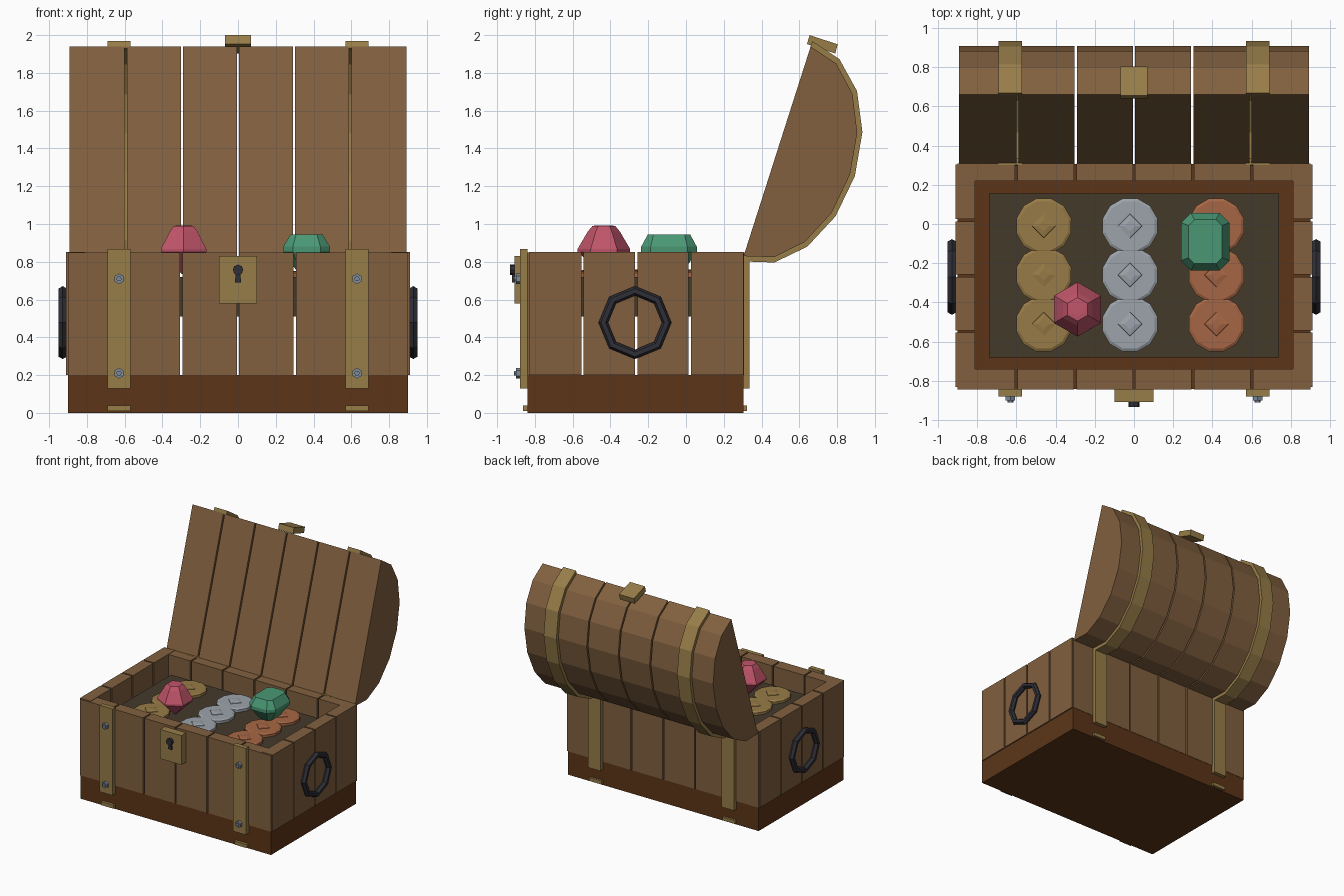
import bpy, bmesh, math
from mathutils import Vector

if "Cube" in bpy.data.objects:
    bpy.data.objects.remove(bpy.data.objects["Cube"])

def mat(name, rgb):
    m = bpy.data.materials.new(name)
    m.diffuse_color = (*[(c / 255) ** 2.2 for c in rgb], 1)
    m.use_nodes = True
    m.node_tree.nodes["Principled BSDF"].inputs["Base Color"].default_value = m.diffuse_color
    return m

WOOD = mat("wood", (128, 96, 65))
DARK = mat("dark_wood", (92, 56, 30))
BRASS = mat("brass", (150, 124, 74))
IRON = mat("iron", (50, 50, 58))
STEEL = mat("steel", (125, 138, 150))
FILL = mat("shadow_fill", (70, 60, 47))
GOLD = mat("gold_coin", (150, 122, 72))
SILVER = mat("silver_coin", (155, 162, 168))
COPPER = mat("copper_coin", (165, 102, 70))
RUBY = mat("ruby", (190, 85, 105))
EMERALD = mat("emerald", (75, 150, 115))

def finish(bm, name, m):
    bmesh.ops.recalc_face_normals(bm, faces=bm.faces)
    me = bpy.data.meshes.new(name)
    bm.to_mesh(me)
    bm.free()
    me.materials.append(m)
    ob = bpy.data.objects.new(name, me)
    bpy.context.collection.objects.link(ob)
    return ob

def loft(name, rings, m, closed=False):
    """Skin equal-length rings of points; cap the ends or join them."""
    bm = bmesh.new()
    vs = [[bm.verts.new(p) for p in r] for r in rings]
    n = len(vs[0])
    pairs = list(zip(vs, vs[1:])) + ([(vs[-1], vs[0])] if closed else [])
    for a, b in pairs:
        for i in range(n):
            j = (i + 1) % n
            bm.faces.new((a[i], a[j], b[j], b[i]))
    if not closed:
        bm.faces.new(vs[0][::-1])
        bm.faces.new(vs[-1])
    return finish(bm, name, m)

def box(name, x, y, z, m):
    rings = [[(x[0], y[0], h), (x[1], y[0], h), (x[1], y[1], h), (x[0], y[1], h)] for h in z]
    return loft(name, rings, m)

def gon(n, r, turn=0.0):
    return [(r * math.cos(turn + math.tau * i / n), r * math.sin(turn + math.tau * i / n))
            for i in range(n)]

def extrude_x(name, yz, x0, x1, m):
    return loft(name, [[(x, y, z) for y, z in yz] for x in (x0, x1)], m)

def extrude_y(name, xz, y0, y1, m):
    return loft(name, [[(x, y, z) for x, z in xz] for y in (y0, y1)], m)

# lid profile: half ellipse on the tilted chord from hinge to front lip
HINGE, LIP = Vector((0.305, 0.83)), Vector((0.66, 1.94))
MID = (HINGE + LIP) / 2
ALONG = (LIP - HINGE).normalized()
OUT = Vector((ALONG.y, -ALONG.x))

def arc(a, b):
    return [MID - ALONG * a * math.cos(math.pi * i / 8) + OUT * b * math.sin(math.pi * i / 8)
            for i in range(9)]

# base
box("base", (-0.9, 0.9), (-0.84, 0.305), (0, 0.2), DARK)

# wall planks and lid planks
G = 0.006
for i in range(6):
    x0, x1 = -0.9 + 0.3 * i + G * (i > 0), -0.6 + 0.3 * i - G * (i < 5)
    box("front_plank", (x0, x1), (-0.843, -0.74), (0.2, 0.849), WOOD)
    box("back_plank", (x0, x1), (0.22, 0.308), (0.2, 0.849), WOOD)
    extrude_x("lid_plank", arc(0.583, 0.405), x0 * 0.99, x1 * 0.99, WOOD)
for s in (-1, 1):
    for i in range(4):
        y0 = -0.832 + 0.284 * i
        box("side_plank", sorted((s * 0.81, s * 0.91)),
            (y0 + G * (i > 0), y0 + 0.284 - G * (i < 3)), (0.2, 0.852), WOOD)

    # straps, bolts and lid bands
    sx = (s * 0.63 - 0.06, s * 0.63 + 0.06)
    box("front_strap", sx, (-0.88, -0.84), (0.13, 0.868), BRASS)
    box("back_strap", sx, (0.30, 0.337), (0.13, 0.85), BRASS)
    box("bottom_strap", sx, (-0.863, 0.323), (0.01, 0.04), BRASS)
    extrude_x("lid_band", arc(0.612, 0.432) + arc(0.575, 0.397)[::-1], *sx, BRASS)
    for z in (0.21, 0.71):
        extrude_y("bolt", [(s * 0.63 + a, z + b) for a, b in gon(6, 0.028, math.pi / 6)],
                  -0.90, -0.87, STEEL)
        extrude_y("bolt_tip", [(s * 0.63 + a, z + b) for a, b in gon(6, 0.015)],
                  -0.91, -0.89, STEEL)

    # ring handle
    rings = []
    for k in range(8):
        t = math.tau * k / 8
        rings.append([(s * 0.928 + b, -0.27 + (0.168 + a) * math.cos(t),
                       0.478 + (0.168 + a) * math.sin(t)) for a, b in gon(6, 0.025)])
    loft("ring_handle", rings, IRON, closed=True)

# lock plate, keyhole and lid latch
box("lock_plate", (-0.1, 0.1), (-0.907, -0.84), (0.58, 0.83), BRASS)
extrude_y("keyhole_top", [(a, 0.757 + b) for a, b in gon(8, 0.028)], -0.932, -0.9, IRON)
extrude_y("keyhole_slot", [(-0.017, 0.69), (0.017, 0.69), (0.01, 0.75), (-0.01, 0.75)],
          -0.92, -0.9, IRON)
extrude_x("lid_latch", [(0.655, 2.0), (0.803, 1.951), (0.79, 1.903), (0.64, 1.953)],
          -0.07, 0.07, BRASS)

# treasure bed
box("treasure_bed", (-0.74, 0.74), (-0.68, 0.155), (0.51, 0.72), FILL)

# coins: twelve-sided discs with a raised diamond
for cx, m in ((-0.46, GOLD), (-0.02, SILVER), (0.42, COPPER)):
    for k in range(3):
        cy, dz = -0.51 + 0.25 * k, 0.001 * k
        loft("coin", [[(cx + a, cy + b, z + dz) for a, b in gon(12, r, 0.26)]
                      for r, z in ((0.145, 0.71), (0.145, 0.74), (0.13, 0.748))], m)
        loft("coin_diamond", [[(cx + a, cy + b, z + dz) for a, b in gon(4, r)]
                              for r, z in ((0.065, 0.74), (0.06, 0.752), (0.028, 0.757))], m)

# ruby: hexagonal cut
loft("ruby", [[(-0.288 + a, -0.435 + b, z) for a, b in gon(6, r, math.pi / 6)]
              for r, z in ((0.012, 0.735), (0.139, 0.853), (0.139, 0.868),
                           (0.085, 0.96), (0.06, 0.99), (0.035, 0.992))], RUBY)

# emerald: rectangular step cut with clipped corners
def clipped(hx, hy, c, z):
    pts = [(hx, -hy + c), (hx, hy - c), (hx - c, hy), (-hx + c, hy),
           (-hx, hy - c), (-hx, -hy + c), (-hx + c, -hy), (hx - c, -hy)]
    return [(0.363 + a, -0.09 + b, z) for a, b in pts]

loft("emerald", [clipped(0.055, 0.08, 0.02, 0.755), clipped(0.123, 0.147, 0.05, 0.853),
                 clipped(0.123, 0.147, 0.05, 0.88), clipped(0.085, 0.112, 0.03, 0.945)], EMERALD)
